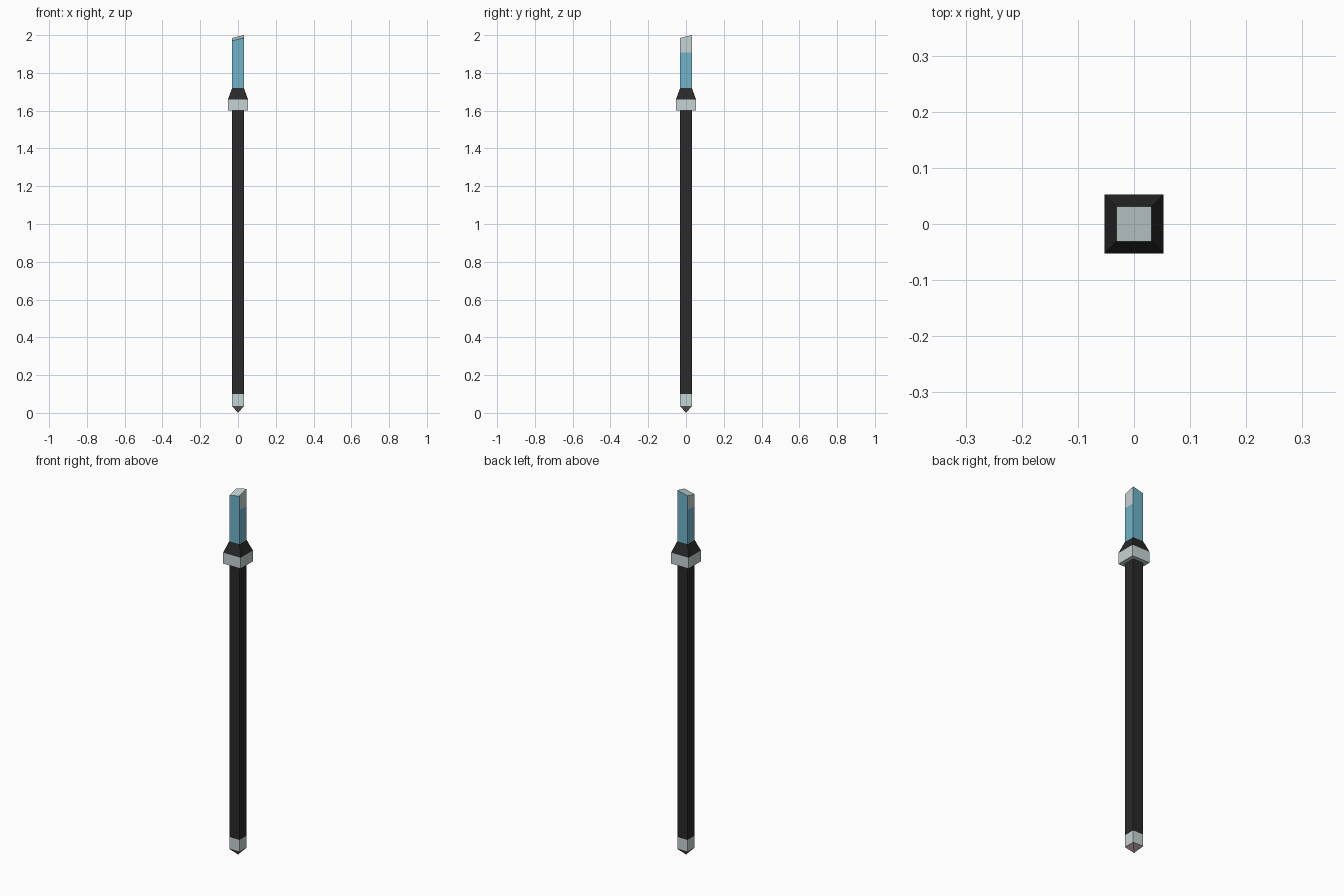
import bpy

if "Cube" in bpy.data.objects:
    bpy.data.objects.remove(bpy.data.objects["Cube"])


def srgb(r, g, b):
    lin = lambda c: c / 12.92 if c <= 0.04045 else ((c + 0.055) / 1.055) ** 2.4
    return (lin(r / 255), lin(g / 255), lin(b / 255), 1.0)


def material(name, rgb):
    m = bpy.data.materials.new(name)
    m.diffuse_color = srgb(*rgb)
    m.use_nodes = True
    m.node_tree.nodes["Principled BSDF"].inputs["Base Color"].default_value = m.diffuse_color
    return m


black = material("black", (41, 41, 42))
grey = material("pale grey", (198, 211, 211))
blue = material("steel blue", (112, 180, 202))
mauve = material("mauve grey", (150, 128, 136))


def square_loft(name, rings, mats, top=False, bottom=False):
    """Stack of square rings (half width, z or four corner z values)."""
    verts, faces = [], []
    for h, z in rings:
        zs = z if isinstance(z, tuple) else (z,) * 4
        verts += [(x * h, y * h, c) for (x, y), c in
                  zip(((-1, -1), (1, -1), (1, 1), (-1, 1)), zs)]
    for i in range(len(rings) - 1):
        for k in range(4):
            a, b, n = i * 4 + k, i * 4 + (k + 1) % 4, 4
            faces.append((a, b, b + n, a + n))
    if bottom:
        faces.append((3, 2, 1, 0))
    if top:
        e = len(verts) - 4
        faces.append((e, e + 1, e + 2, e + 3))
    me = bpy.data.meshes.new(name)
    me.from_pydata(verts, [], faces)
    for m in mats:
        me.materials.append(m)
    ob = bpy.data.objects.new(name, me)
    bpy.context.collection.objects.link(ob)
    return ob


W, C = 0.031, 0.053   # half widths of the shaft and the collar

# pointed foot: four-sided pyramid
me = bpy.data.meshes.new("foot_point")
me.from_pydata([(0, 0, 0), (-W, -W, .035), (W, -W, .035), (W, W, .035), (-W, W, .035)], [],
               [(0, 2, 1), (0, 3, 2), (0, 4, 3), (0, 1, 4)])
me.materials.append(mauve)
bpy.context.collection.objects.link(bpy.data.objects.new("foot_point", me))

# foot band and long shaft
square_loft("foot_band", [(W, .035), (W, .10)], [grey])
square_loft("shaft", [(W, .10), (W, 1.60)], [black])

# collar block and tapered shoulder
square_loft("collar", [(W, 1.60), (C, 1.60), (C, 1.66)], [grey])
square_loft("shoulder", [(C, 1.66), (W, 1.72)], [black])

# blade with slanted top; the end of both x sides and the top are grey
blade = square_loft("blade", [(W, 1.72), (W, 1.907), (W, (1.97, 1.985, 2.0, 1.985))],
                    [blue, grey], top=True)
for p in blade.data.polygons:
    if p.normal.z > 0.5 or (abs(p.normal.x) > 0.9 and p.center.z > 1.907):
        p.material_index = 1
